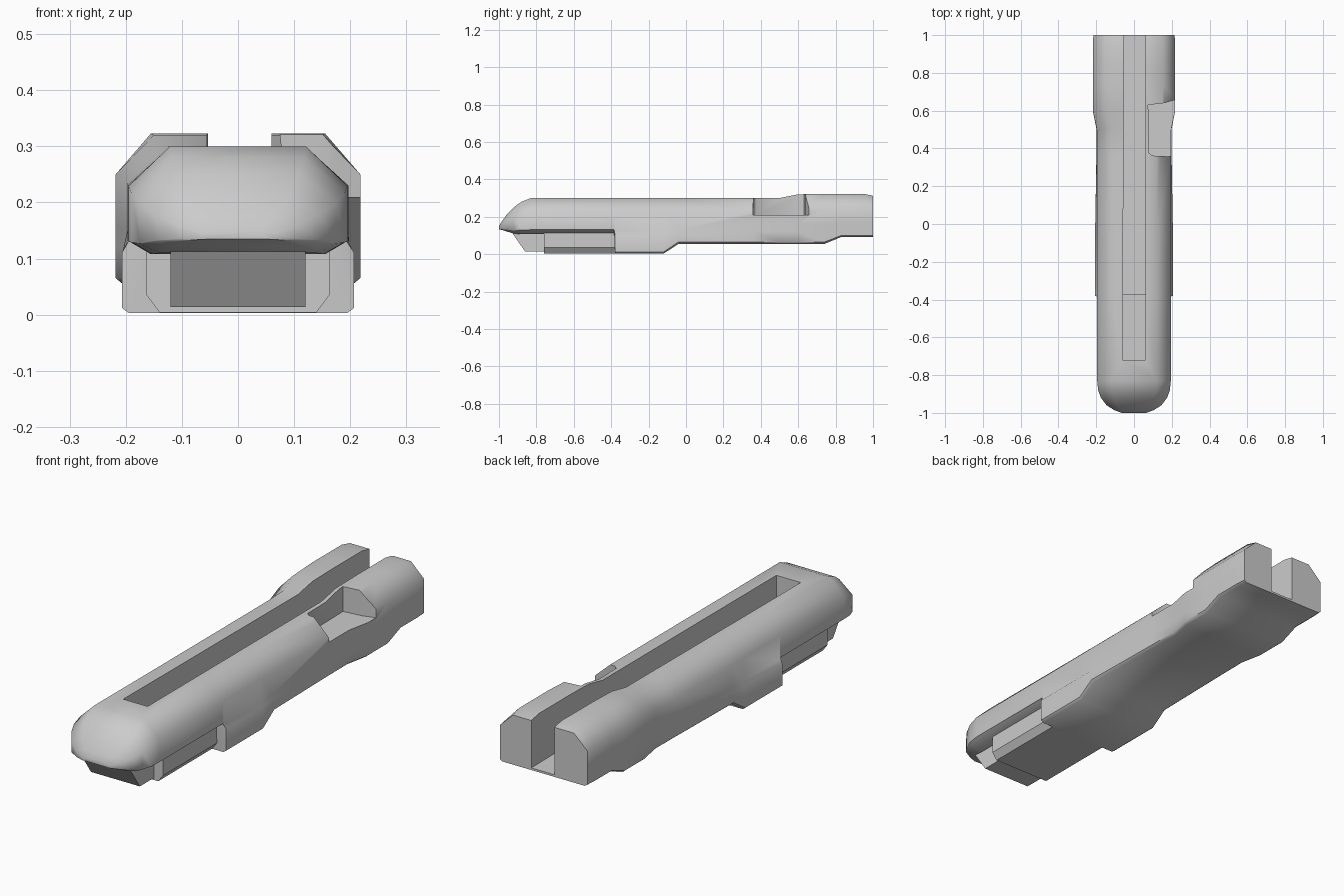
import bpy, bmesh

if "Cube" in bpy.data.objects:
    bpy.data.objects.remove(bpy.data.objects["Cube"])


def loft(name, rings):
    """Skin closed rings of 3D points and cap both ends."""
    bm = bmesh.new()
    loops = [[bm.verts.new(p) for p in r] for r in rings]
    n = len(loops[0])
    for a, b in zip(loops, loops[1:]):
        for i in range(n):
            j = (i + 1) % n
            bm.faces.new((a[i], a[j], b[j], b[i]))
    bm.faces.new(loops[0])
    bm.faces.new(loops[-1])
    bmesh.ops.recalc_face_normals(bm, faces=bm.faces)
    me = bpy.data.meshes.new(name)
    bm.to_mesh(me)
    bm.free()
    ob = bpy.data.objects.new(name, me)
    bpy.context.collection.objects.link(ob)
    return ob


def mirrored(y, half):
    """Full ring at y from the right half profile (x, z), top to bottom."""
    return [(x, y, z) for x, z in half] + [(-x, y, z) for x, z in reversed(half)]


def cut(target, cutter):
    mod = target.modifiers.new("cut", 'BOOLEAN')
    mod.object = cutter
    mod.operation = 'DIFFERENCE'
    mod.solver = 'EXACT'
    bpy.context.view_layer.objects.active = target
    bpy.ops.object.modifier_apply(modifier=mod.name)
    bpy.data.objects.remove(cutter)


# Main body: rounded nose
rings = []
for y, w, zt, zb in [(-1, .065, .15, .135), (-.985, .105, .175, .13),
                     (-.96, .145, .21, .122), (-.92, .175, .252, .11),
                     (-.88, .19, .28, .108), (-.83, .195, .30, .108)]:
    zs = zb + (zt - zb) * .63
    ze = zb + (zt - zb) * .12
    rings.append(mirrored(y, [(w * .62, zt), (w, zs), (w, ze), (w * .99, ze - .001),
                              (w * .97, ze - .003), (w * .8, zb)]))
# Front underside, then the step down into the deeper grip section
rings.append(mirrored(-.384, [(.12, .30), (.195, .23), (.195, .131), (.194, .13),
                              (.19, .128), (.156, .108)]))
# columns: y, top x, top z, width, shoulder z, ledge z, low width, low top, low z, base z
for y, tx, zt, w, zs, zm, w2, z2, zl, zb in [
        (-.38, .12, .30, .195, .23, .125, .207, .11, .012, .003),
        (-.12, .12, .30, .196, .23, .125, .207, .11, .012, .003),
        (-.04, .12, .30, .197, .23, .130, .206, .11, .065, .055),
        (.36, .12, .30, .197, .23, .15, .199, .12, .065, .055),
        (.50, .125, .30, .197, .235, .15, .198, .12, .065, .055),
        (.60, .15, .32, .218, .25, .16, .218, .12, .065, .055),
        (.74, .155, .323, .218, .25, .16, .218, .12, .065, .055),
        (.83, .155, .323, .218, .25, .17, .218, .14, .10, .092),
        (.95, .155, .323, .218, .25, .17, .218, .14, .10, .092),
        (1.0, .15, .312, .215, .25, .17, .215, .14, .10, .092)]:
    rings.append(mirrored(y, [(tx, zt), (w, zs), (w, zm), (w2, z2),
                              (w2, zl), (w2 - .012, zb)]))
body = loft("stock_body", rings)

# Long top channel, open at the rear
cut(body, loft("channel_cutter", [
    [(-.06, -.72, .125), (.06, -.72, .125), (.06, -.72, .5), (-.06, -.72, .5)],
    [(-.053, 1.1, .10), (.06, 1.1, .10), (.06, 1.1, .5), (-.053, 1.1, .5)]]))

# Handle notch on the right side, with slightly slanted ends
notch = [(.08, .375), (.095, .362), (.3, .352), (.3, .68), (.16, .64), (.075, .63)]
cut(body, loft("notch_cutter", [[(x, y, z) for x, y in notch] for z in (.21, .5)]))

# Narrow block under the front
block = loft("front_block", [mirrored(y, [(.163, .135), (.163, .035), (.14, .004)])
                             for y in (-.76, -.37)])

# Sloped lug ahead of the block
lug = [(-.935, .122), (-.86, .014), (-.75, .014), (-.75, .122)]
front_lug = loft("front_lug", [[(x, y, z) for y, z in lug] for x in (-.12, .12)])

# Smooth shading with crisp cut edges
bpy.ops.object.select_all(action='DESELECT')
body.select_set(True)
bpy.context.view_layer.objects.active = body
bpy.ops.object.shade_smooth_by_angle(angle=.87)
